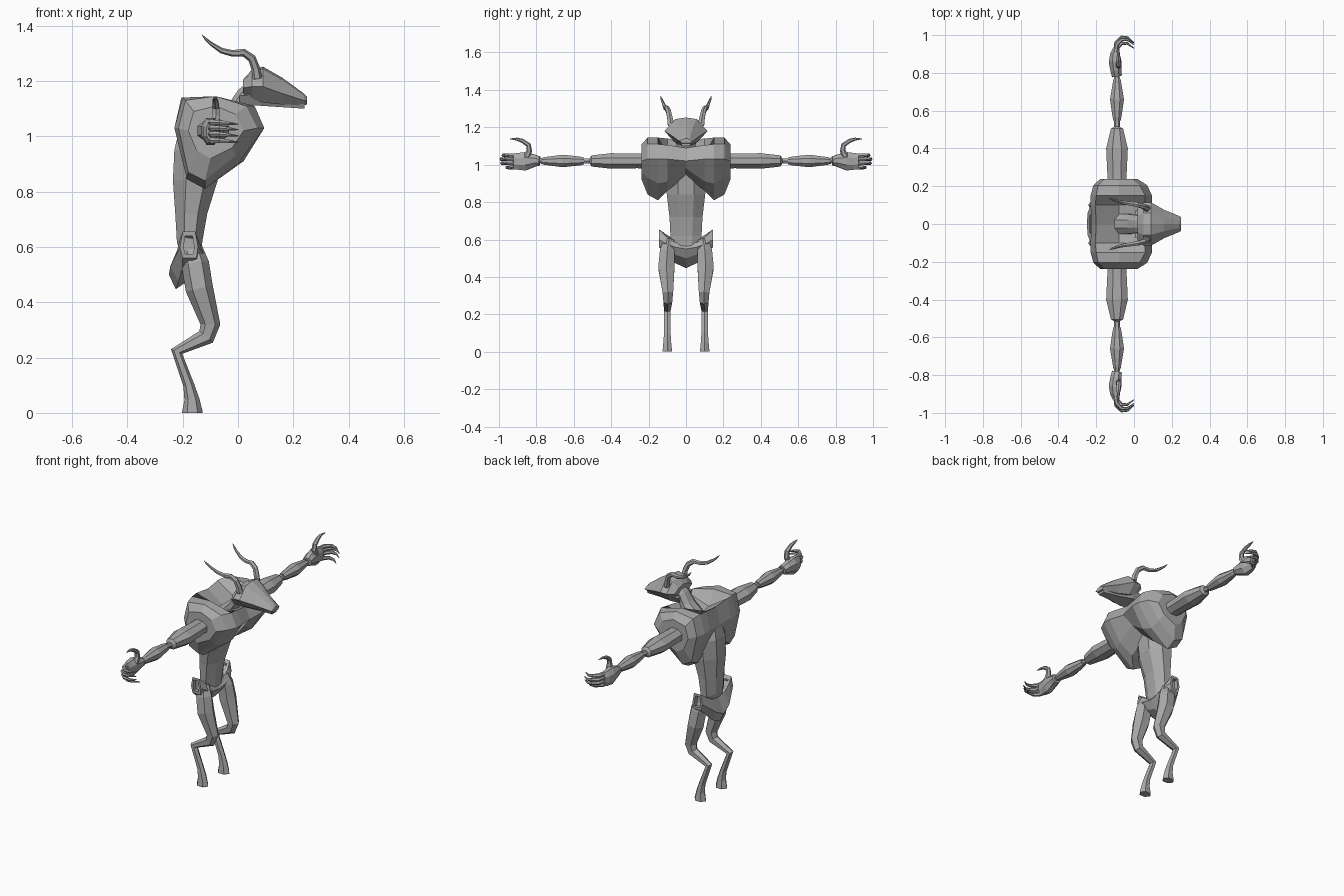
import bpy, bmesh, math
from mathutils import Vector

grey = bpy.data.materials.new("plain_grey")
grey.diffuse_color = (0.4, 0.4, 0.4, 1)


def loft(name, rings, mirror=False, cap_start=True, cap_end=True):
    """Skin a list of equal-length point rings, optionally mirrored across y = 0."""
    bm = bmesh.new()
    vr = [[bm.verts.new(p) for p in r] for r in rings]
    n = len(vr[0])
    for a, b in zip(vr, vr[1:]):
        for i in range(n):
            j = (i + 1) % n
            bm.faces.new((a[i], a[j], b[j], b[i]))
    if cap_start:
        bm.faces.new(vr[0][::-1])
    if cap_end:
        bm.faces.new(vr[-1])
    bmesh.ops.recalc_face_normals(bm, faces=bm.faces[:])
    me = bpy.data.meshes.new(name)
    bm.to_mesh(me)
    bm.free()
    me.materials.append(grey)
    ob = bpy.data.objects.new(name, me)
    bpy.context.collection.objects.link(ob)
    if mirror:
        m = ob.modifiers.new("mirror", 'MIRROR')
        m.use_axis = (False, True, False)
        m.merge_threshold = 0.0005
    return ob


def tube(name, pts, up, sides=6, mirror=True):
    """Tube along (x, y, z, half size along up, half size across up)."""
    up = Vector(up)
    c = [Vector(p[:3]) for p in pts]
    rings = []
    for i, p in enumerate(pts):
        if i == len(pts) - 1:
            t = c[i] - c[i - 1]
        elif i == 0:
            t = c[1] - c[0]
        else:
            t = (c[i] - c[i - 1]).normalized() + (c[i + 1] - c[i]).normalized()
        t.normalize()
        v = t.cross(up).normalized()
        u = v.cross(t).normalized()
        ring = []
        for k in range(sides):
            a = 2 * math.pi * (k + 0.5) / sides
            ring.append(c[i] + u * p[3] * math.cos(a) + v * p[4] * math.sin(a))
        rings.append(ring)
    return loft(name, rings, mirror)


def side_sections(secs):
    """Sections in the x-z plane, each given with its y."""
    return [[(x, y, z) for x, z in s] for y, s in secs]


# chest shell: side lobes with a hollow collar in the middle
loft("chest_shell", side_sections([
    (0.0, [(-.20, 1.13), (-.08, 1.04), (.05, 1.09), (.08, 1.02), (.01, .98), (-.08, .94), (-.19, .95), (-.225, 1.03)]),
    (.10, [(-.205, 1.14), (-.08, 1.06), (.055, 1.105), (.095, 1.03), (.02, .91), (-.07, .86), (-.18, .88), (-.23, 1.03)]),
    (.15, [(-.20, 1.14), (-.08, 1.145), (.06, 1.11), (.095, 1.03), (0, .90), (-.12, .81), (-.185, .845), (-.23, 1.03)]),
    (.205, [(-.19, 1.13), (-.08, 1.145), (.03, 1.11), (.07, 1.03), (-.01, .93), (-.12, .84), (-.18, .87), (-.215, 1.03)]),
    (.237, [(-.16, 1.09), (-.08, 1.11), (-.01, 1.08), (.02, 1.02), (-.02, .96), (-.10, .92), (-.15, .95), (-.18, 1.02)]),
]), mirror=True, cap_start=False)

# waist: (z, back x, front x, half width)
waist = [(.53, -.20, -.135, .07), (.62, -.222, -.128, .085), (.72, -.228, -.11, .09),
         (.84, -.237, -.072, .105), (.95, -.232, -.06, .11), (1.02, -.215, -.07, .08)]
loft("waist", [[((b + f) / 2 + (f - b) / 2 * 1.06 * math.cos(a), w * 1.06 * math.sin(a), z)
                for a in [math.pi * (k + .5) / 4 for k in range(8)]] for z, b, f, w in waist])

# hip belt: a crescent with recessed side bosses
loft("hip_belt", side_sections([
    (0.0, [(-.215, .59), (-.25, .50), (-.225, .447), (-.15, .50), (-.125, .55), (-.14, .575)]),
    (.06, [(-.215, .60), (-.245, .53), (-.215, .475), (-.145, .52), (-.12, .56), (-.14, .585)]),
    (.11, [(-.21, .63), (-.225, .57), (-.20, .53), (-.145, .55), (-.125, .58), (-.145, .62)]),
    (.145, [(-.20, .655), (-.21, .60), (-.20, .56), (-.15, .56), (-.145, .60), (-.155, .655)]),
    (.145, [(-.192, .64), (-.196, .60), (-.192, .575), (-.162, .575), (-.158, .60), (-.165, .64)]),
    (.12, [(-.192, .64), (-.196, .60), (-.192, .575), (-.162, .575), (-.158, .60), (-.165, .64)]),
]), mirror=True, cap_start=False)

# backward-bent legs with hoof feet
tube("leg", [(-.165, .09, .60, .03, .035), (-.155, .10, .54, .045, .05),
             (-.14, .105, .45, .05, .05), (-.10, .097, .32, .033, .036),
             (-.115, .097, .275, .027, .032), (-.222, .10, .222, .02, .022),
             (-.178, .10, .10, .02, .02), (-.167, .10, .05, .024, .027),
             (-.165, .10, .006, .029, .037), (-.165, .10, 0, .029, .037)], (0, 1, 0))

# arms: upper arm, thin joints and forearm
AX, AZ = -.09, 1.02
tube("upper_arm", [(AX, y, AZ, a, b) for y, a, b in
                   [(.18, .045, .055), (.26, .042, .055), (.40, .045, .062), (.505, .032, .035), (.515, .015, .016)]],
     (0, 0, 1), 8)
tube("elbow", [(AX, .50, AZ, .016, .016), (AX, .56, AZ, .016, .016)], (0, 0, 1))
tube("forearm", [(AX, y, AZ, a, b) for y, a, b in
                 [(.545, .02, .02), (.57, .026, .026), (.66, .036, .04), (.76, .022, .022), (.775, .016, .016)]],
     (0, 0, 1), 8)
tube("wrist", [(AX, .765, AZ, .014, .014), (AX, .80, AZ, .014, .014)], (0, 0, 1))

# hand: palm, four curled fingers and a raised thumb
tube("palm", [(-.09, .782, 1.02, .025, .028), (-.095, .81, 1.022, .036, .032), (-.10, .86, 1.018, .053, .036),
              (-.10, .90, 1.018, .048, .028), (-.095, .925, 1.018, .042, .02)], (0, 0, 1), 8)
for i, (z, reach) in enumerate([(1.05, .985), (1.03, .996), (1.008, .992), (.985, .965)]):
    tube("finger_%d" % (i + 1), [(-.10, .90, z, .012, .013), (-.092, reach - .035, z, .012, .012),
                                 (-.065, reach - .008, z, .010, .010), (-.035, reach - .009, z - .003, .007, .007),
                                 (0, reach - .035, z - .006, .002, .002)], (0, 0, 1))
tube("thumb", [(-.085, .855, 1.035, .018, .02), (-.08, .838, 1.075, .015, .015), (-.08, .842, 1.105, .014, .013),
               (-.082, .875, 1.128, .011, .011), (-.084, .905, 1.137, .008, .008), (-.08, .94, 1.138, .002, .002)],
     (1, 0, 0))

# neck
tube("neck", [(-.08, 0, 1.02, .06, .05), (-.01, 0, 1.10, .055, .032), (.02, 0, 1.15, .05, .028),
              (.06, 0, 1.19, .04, .025)], (0, 1, 0), 8, False)

# wedge head: (x, half width, bottom z, widest z, top z)
head = [(.018, .085, 1.155, 1.175, 1.205), (.05, .115, 1.135, 1.18, 1.24), (.09, .115, 1.122, 1.18, 1.252),
        (.16, .075, 1.115, 1.155, 1.212), (.238, .043, 1.113, 1.13, 1.155), (.25, .036, 1.115, 1.128, 1.143)]
loft("head", [[(x, -w * .55, b), (x, w * .55, b), (x, w, m), (x, w * .5, t - .008), (x, 0, t),
               (x, -w * .5, t - .008), (x, -w, m)] for x, w, b, m, t in head])
jaw = [(.005, .07, 1.115, 1.15), (.06, .075, 1.112, 1.15), (.15, .045, 1.106, 1.135), (.24, .028, 1.10, 1.118)]
loft("jaw", [[(x, -w * .7, b), (x, w * .7, b), (x, w, t), (x, -w, t)] for x, w, b, t in jaw])

# swept-back horns
tube("horn", [(.07, .08, 1.21, .02, .018), (.064, .085, 1.245, .017, .016), (.05, .093, 1.282, .015, .015),
              (.02, .102, 1.303, .014, .014), (-.02, .108, 1.30, .012, .012), (-.06, .114, 1.31, .010, .010),
              (-.098, .124, 1.335, .007, .007), (-.115, .13, 1.35, .006, .005), (-.13, .136, 1.367, .001, .001)], (0, 1, 0))
